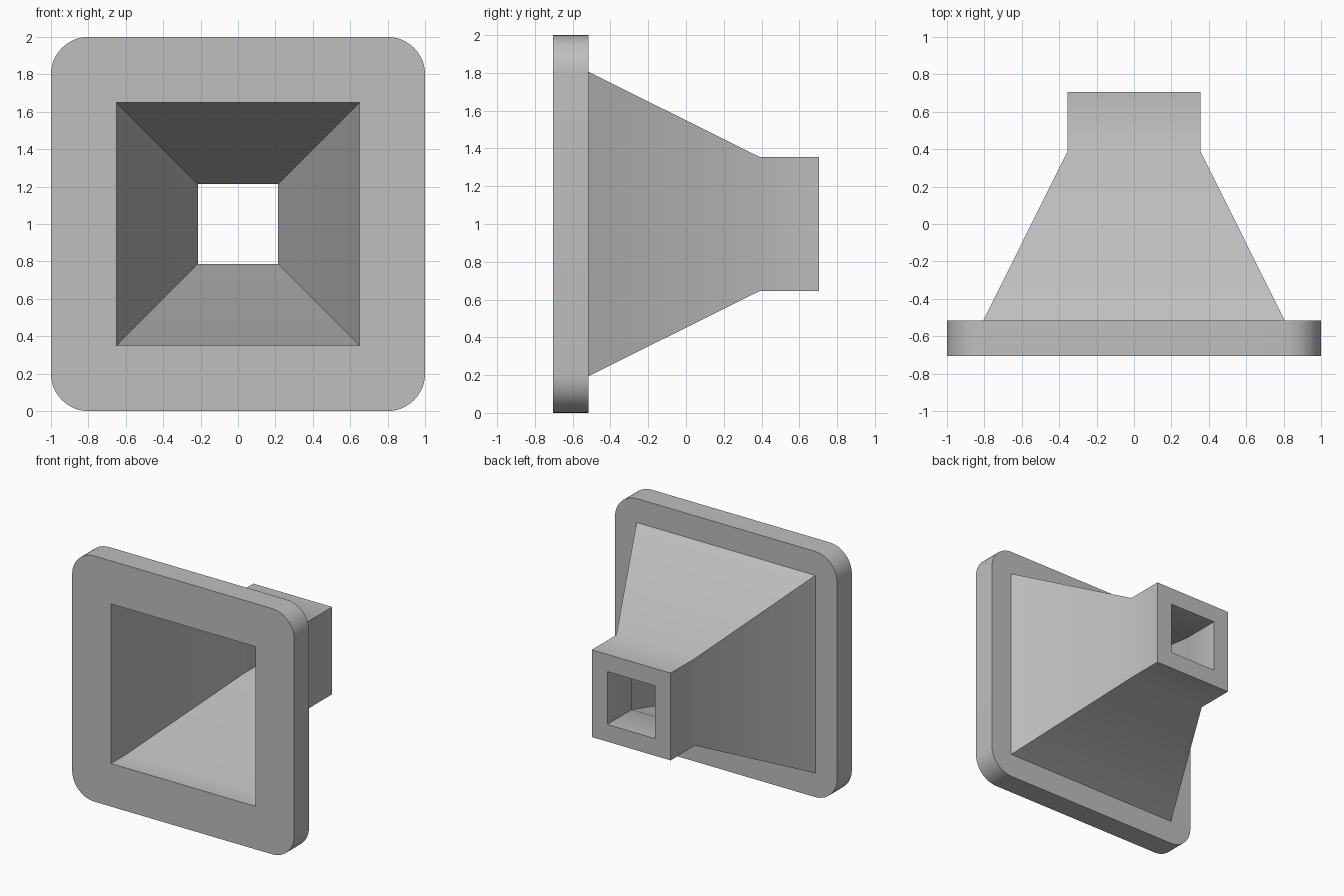
import bpy, bmesh
from math import cos, sin, pi, radians

cube = bpy.data.objects.get("Cube")
if cube:
    bpy.data.objects.remove(cube)

CENTRE_Z = 1.0
CORNER_STEPS = 12

# Plain grey body colour
grey = bpy.data.materials.new("plain_grey")
grey.use_nodes = True
colour = (0.52, 0.52, 0.52, 1)
grey.diffuse_color = colour
grey.node_tree.nodes["Principled BSDF"].inputs["Base Color"].default_value = colour


def square_ring(bm, y, half, radius):
    """Square ring facing y; a zero radius gives sharp corners."""
    ring = []
    for corner in range(4):
        mid = pi / 4 + corner * pi / 2
        cx = (half - radius) * (1 if cos(mid) > 0 else -1)
        cz = (half - radius) * (1 if sin(mid) > 0 else -1)
        for step in range(CORNER_STEPS + 1):
            a = corner * pi / 2 + step / CORNER_STEPS * pi / 2
            ring.append(bm.verts.new((cx + radius * cos(a), y,
                                      CENTRE_Z + cz + radius * sin(a))))
    return ring


# Stations along the wall: flange front, rim, taper, neck, then back through the bore
FRONT, FLANGE_BACK, NECK, BACK = -0.705, -0.515, 0.39, 0.705
stations = [
    (FRONT, 1.0, 0.2),
    (FLANGE_BACK, 1.0, 0.2),
    (FLANGE_BACK, 0.805, 0),
    (NECK, 0.355, 0),
    (BACK, 0.355, 0),
    (BACK, 0.215, 0),
    (NECK, 0.215, 0),
    (FLANGE_BACK, 0.65, 0),
    (FRONT, 0.65, 0),
]

# Flanged hopper: skin the rings into a closed wall
bm = bmesh.new()
rings = [square_ring(bm, *s) for s in stations]
for a, b in zip(rings, rings[1:] + rings[:1]):
    for i in range(len(a)):
        j = (i + 1) % len(a)
        bm.faces.new((a[i], a[j], b[j], b[i]))
bmesh.ops.remove_doubles(bm, verts=bm.verts, dist=0.0001)
bmesh.ops.recalc_face_normals(bm, faces=bm.faces)

mesh = bpy.data.meshes.new("flanged_hopper")
bm.to_mesh(mesh)
bm.free()
mesh.materials.append(grey)
hopper = bpy.data.objects.new("flanged_hopper", mesh)
bpy.context.collection.objects.link(hopper)

# Smooth rounded corners, keep hard edges
bpy.ops.object.select_all(action="DESELECT")
hopper.select_set(True)
bpy.context.view_layer.objects.active = hopper
bpy.ops.object.shade_smooth_by_angle(angle=radians(30))
